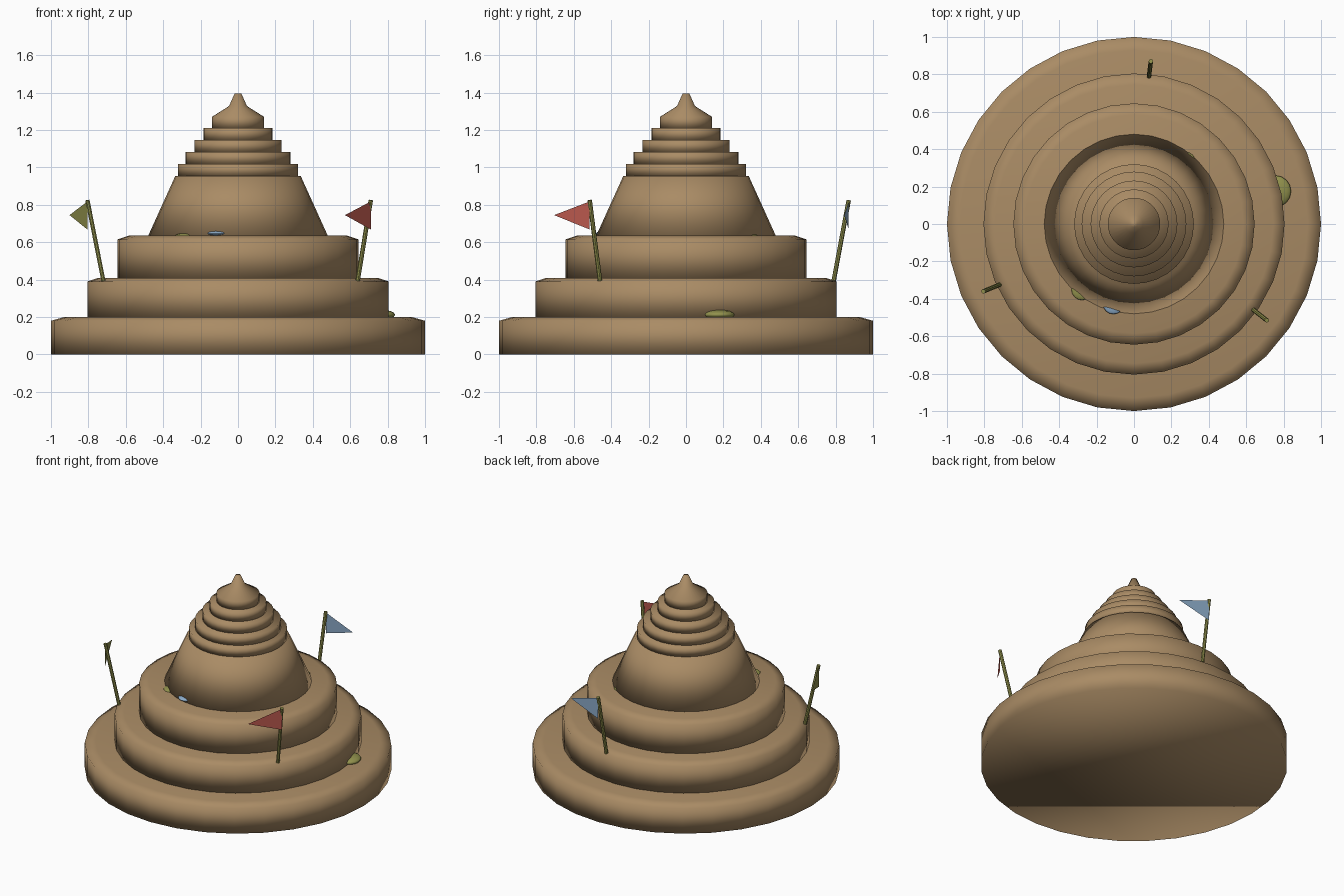
import bpy, bmesh, math
from mathutils import Vector

cube = bpy.data.objects.get("Cube")
if cube:
    bpy.data.objects.remove(cube, do_unlink=True)


def material(name, rgb):
    m = bpy.data.materials.new(name)
    m.use_nodes = True
    m.diffuse_color = (*rgb, 1)
    m.node_tree.nodes["Principled BSDF"].inputs["Base Color"].default_value = (*rgb, 1)
    return m


SAND = material("sand", (0.40, 0.26, 0.13))
GREEN = material("olive green", (0.29, 0.29, 0.075))
RED = material("flag red", (0.55, 0.11, 0.085))
BLUE = material("pale blue", (0.27, 0.42, 0.60))


def add_object(name, bm, mat, smooth=True):
    mesh = bpy.data.meshes.new(name)
    for f in bm.faces:
        f.smooth = smooth
    bm.to_mesh(mesh)
    bm.free()
    mesh.materials.append(mat)
    ob = bpy.data.objects.new(name, mesh)
    bpy.context.collection.objects.link(ob)
    return ob


def lathe(name, profile, mat, sides=32):
    """Closed solid of revolution from (radius, height) points, bottom to top."""
    bm = bmesh.new()
    rings = []
    for r, z in profile:
        angles = [math.tau * i / sides for i in range(sides)]
        rings.append([bm.verts.new((r * math.cos(a), r * math.sin(a), z)) for a in angles])
    for low, high in zip(rings, rings[1:]):
        for i in range(sides):
            j = (i + 1) % sides
            bm.faces.new((low[i], low[j], high[j], high[i]))
    bm.faces.new(rings[0][::-1])
    bm.faces.new(rings[-1])
    return add_object(name, bm, mat)


# Three broad chamfered tiers
tiers = [("lower_tier", 1.0, 0.0, 0.2, 0.07),
         ("middle_tier", 0.805, 0.2, 0.41, 0.06),
         ("upper_tier", 0.645, 0.41, 0.635, 0.06)]
for name, r, z0, z1, cut in tiers:
    lathe(name, [(r, z0), (r, z1 - 0.02), (r - cut, z1)], SAND)

# Sloping body
lathe("cone_body", [(0.48, 0.635), (0.335, 0.955)], SAND)

# Stacked rings narrowing to the top
z = 0.955
for i, r in enumerate((0.32, 0.28, 0.232, 0.185)):
    lathe(f"ring_{i + 1}", [(r, z), (r, z + 0.064)], SAND)
    z += 0.064

# Pointed cap
lathe("spire", [(0.14, z), (0.14, 1.27), (0.048, 1.328), (0.018, 1.395)], SAND)


def flag(label, foot, top, mat):
    """Pole leaning outward, with a single-face pennant set across it."""
    foot, top = Vector((*foot, 0.395)), Vector((*top, 0.825))
    axis = top - foot
    bpy.ops.mesh.primitive_cylinder_add(vertices=8, radius=0.012, depth=axis.length,
                                        location=(foot + top) / 2)
    pole = bpy.context.object
    pole.name = label + "_flag_pole"
    pole.rotation_euler = axis.to_track_quat("Z", "Y").to_euler()
    pole.data.materials.append(GREEN)
    bpy.ops.object.shade_smooth_by_angle()
    across = Vector((top.y, -top.x, 0)).normalized() * 0.235
    corner = Vector((top.x, top.y, 0.818)) * 1.0
    bm = bmesh.new()
    points = [corner, corner - Vector((0, 0, 0.15)), corner + across - Vector((0, 0, 0.073))]
    bm.faces.new([bm.verts.new(p) for p in points])
    add_object(label + "_flag", bm, mat, smooth=False)


flag("right", (-0.72, -0.325), (-0.805, -0.36), GREEN)
flag("left", (0.64, -0.46), (0.71, -0.515), RED)
flag("back", (0.08, 0.79), (0.09, 0.87), BLUE)


# Flattened pebbles half buried in the sand
def pebble(name, centre, radius, height, mat):
    bpy.ops.mesh.primitive_uv_sphere_add(segments=16, ring_count=8, radius=1, location=centre)
    ob = bpy.context.object
    ob.name = name
    ob.scale = (radius, radius, height)
    ob.data.materials.append(mat)
    bpy.ops.object.shade_smooth()


pebble("large_pebble", (0.755, 0.175, 0.212), 0.085, 0.028, GREEN)
pebble("blue_pebble", (-0.11, -0.425, 0.647), 0.057, 0.014, BLUE)
pebble("green_pebble", (-0.278, -0.35, 0.635), 0.057, 0.014, GREEN)
pebble("back_pebble", (0.275, 0.33, 0.635), 0.055, 0.012, GREEN)
